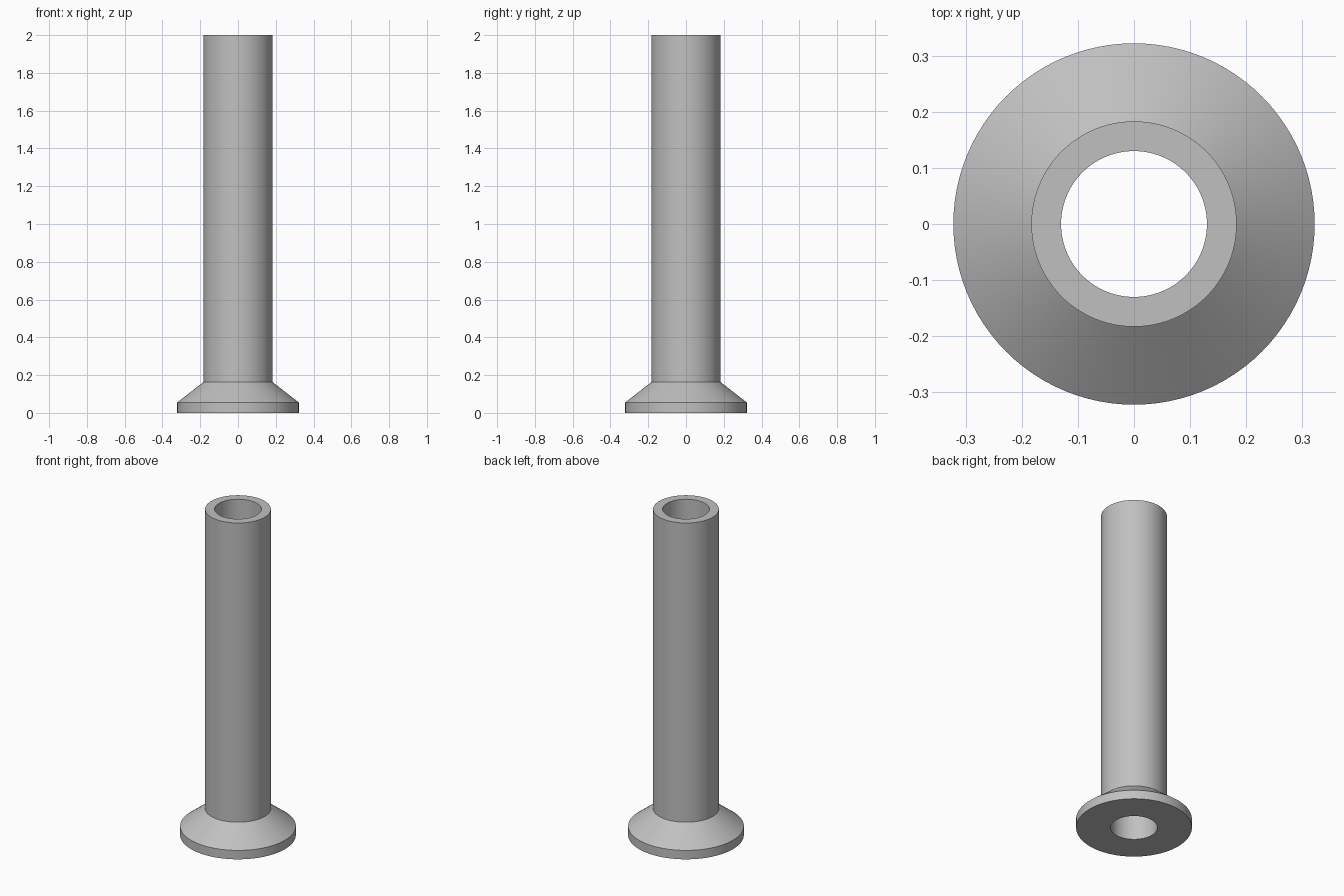
import bpy, bmesh, math

cube = bpy.data.objects.get("Cube")
if cube:
    bpy.data.objects.remove(cube, do_unlink=True)

SEGMENTS = 96

# Plain grey material
grey = bpy.data.materials.new("plain grey")
grey.use_nodes = True
colour = (0.53, 0.53, 0.53, 1.0)
grey.diffuse_color = colour
grey.node_tree.nodes["Principled BSDF"].inputs["Base Color"].default_value = colour

# Closed wall profile (radius, height): bore, base disc, conical flare, tube, rim
profile = [(0.13, 0.0), (0.322, 0.0), (0.322, 0.055),
           (0.183, 0.163), (0.183, 2.0), (0.13, 2.0)]

# Turn the profile around z
bm = bmesh.new()
verts = [bm.verts.new((r, 0, z)) for r, z in profile]
edges = [bm.edges.new((v, verts[(i + 1) % len(verts)])) for i, v in enumerate(verts)]
bmesh.ops.spin(bm, geom=verts + edges, cent=(0, 0, 0), axis=(0, 0, 1),
               angle=math.tau, steps=SEGMENTS, use_merge=True)
bmesh.ops.remove_doubles(bm, verts=bm.verts, dist=1e-5)
bmesh.ops.recalc_face_normals(bm, faces=bm.faces)
mesh = bpy.data.meshes.new("flanged_tube")
bm.to_mesh(mesh)
bm.free()
mesh.materials.append(grey)

tube = bpy.data.objects.new("flanged_tube", mesh)
bpy.context.collection.objects.link(tube)

# Smooth round walls, sharp rims
bpy.ops.object.select_all(action='DESELECT')
tube.select_set(True)
bpy.context.view_layer.objects.active = tube
bpy.ops.object.shade_smooth_by_angle(angle=math.radians(30))
